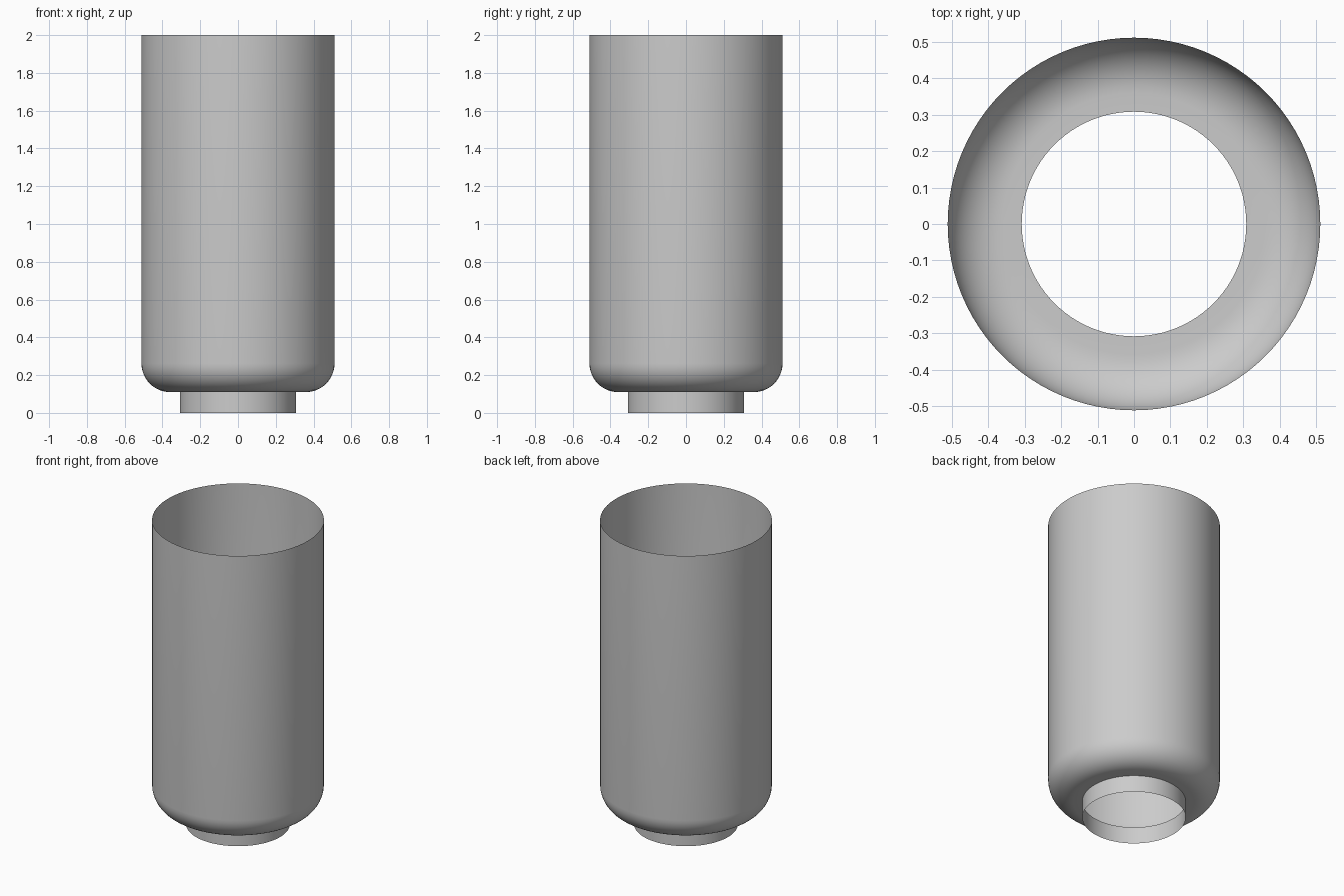
import bpy
import bmesh
import math

SEGMENTS = 96

cube = bpy.data.objects.get("Cube")
if cube:
    bpy.data.objects.remove(cube, do_unlink=True)

# Single plain grey
grey = bpy.data.materials.new("plain grey")
grey.use_nodes = True
colour = (0.6, 0.6, 0.6, 1)
grey.diffuse_color = colour
grey.node_tree.nodes["Principled BSDF"].inputs["Base Color"].default_value = colour


def revolve(name, profile):
    """Spin an open (radius, height) profile into a thin surface facing outward."""
    bm = bmesh.new()
    verts = [bm.verts.new((r, 0, z)) for r, z in profile]
    edges = [bm.edges.new(pair) for pair in zip(verts, verts[1:])]
    bmesh.ops.spin(bm, geom=verts + edges, cent=(0, 0, 0), axis=(0, 0, 1),
                   angle=math.tau, steps=SEGMENTS, use_merge=True)
    bmesh.ops.remove_doubles(bm, verts=bm.verts, dist=1e-5)
    bm.normal_update()
    # The upright wall faces decide which way is outward
    wall = max(bm.faces, key=lambda f: f.calc_area())
    centre = wall.calc_center_median()
    if wall.normal.x * centre.x + wall.normal.y * centre.y < 0:
        bmesh.ops.reverse_faces(bm, faces=bm.faces)
    mesh = bpy.data.meshes.new(name)
    bm.to_mesh(mesh)
    bm.free()
    mesh.materials.append(grey)
    obj = bpy.data.objects.new(name, mesh)
    bpy.context.collection.objects.link(obj)
    bpy.ops.object.select_all(action="DESELECT")
    obj.select_set(True)
    bpy.context.view_layer.objects.active = obj
    bpy.ops.object.shade_smooth_by_angle(angle=math.radians(30))
    return obj


body_radius, neck_radius = 0.511, 0.308
shoulder_z, fillet, top_z = 0.11, 0.152, 2.0

# Open cylinder body with a rounded shoulder and a flat ring around the opening
shoulder = []
for i in range(13):
    a = math.pi / 2 * i / 12
    shoulder.append((body_radius - fillet + fillet * math.sin(a),
                     shoulder_z + fillet - fillet * math.cos(a)))
revolve("body", [(neck_radius, shoulder_z)] + shoulder + [(body_radius, top_z)])

# Short open neck below the body
revolve("neck", [(neck_radius, 0), (neck_radius, shoulder_z)])
